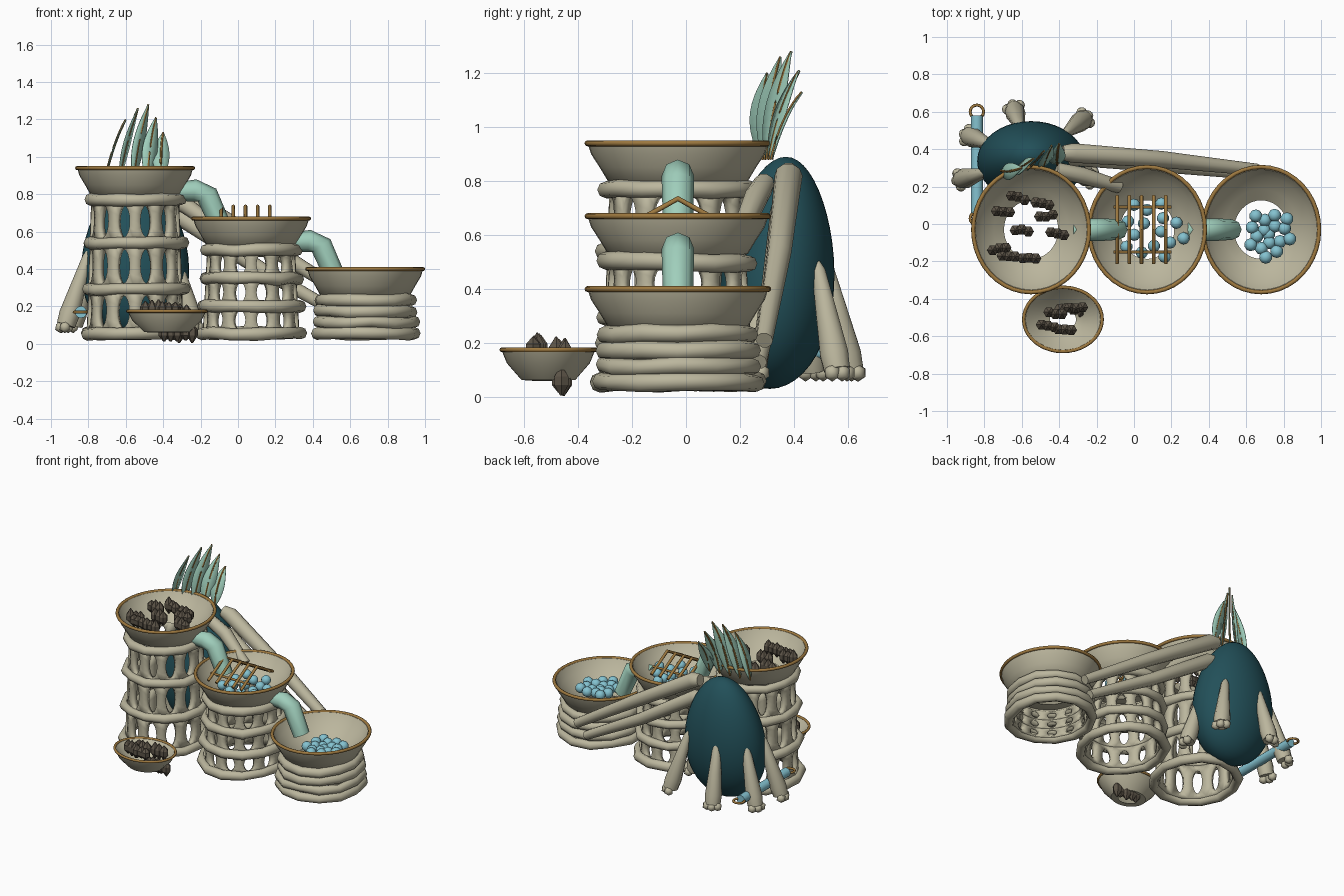
import bpy, bmesh, math, random
from mathutils import Vector, Matrix

random.seed(4)
if "Cube" in bpy.data.objects:
    bpy.data.objects.remove(bpy.data.objects["Cube"])


def material(name, rgb):
    m = bpy.data.materials.new(name)
    m.use_nodes = True
    m.diffuse_color = (*rgb, 1)
    m.node_tree.nodes["Principled BSDF"].inputs["Base Color"].default_value = (*rgb, 1)
    return m


BONE = material("bone", (0.50, 0.47, 0.34))
GOLD = material("bronze", (0.34, 0.19, 0.05))
TEAL = material("deep teal", (0.016, 0.08, 0.10))
MINT = material("mint", (0.35, 0.62, 0.50))
BLUE = material("pale blue", (0.23, 0.54, 0.63))
ROCK = material("dark rock", (0.11, 0.09, 0.065))


def finish(name, bm, mat, smooth=40):
    bmesh.ops.recalc_face_normals(bm, faces=bm.faces)
    me = bpy.data.meshes.new(name)
    bm.to_mesh(me)
    bm.free()
    ob = bpy.data.objects.new(name, me)
    bpy.context.collection.objects.link(ob)
    me.materials.append(mat)
    if smooth:
        bpy.ops.object.select_all(action="DESELECT")
        ob.select_set(True)
        bpy.context.view_layer.objects.active = ob
        bpy.ops.object.shade_smooth_by_angle(angle=math.radians(smooth))
    return ob


def skin(bm, rings, wrap=False):
    """Join equal loops of vertices with quads."""
    n = len(rings[0])
    pairs = list(zip(rings, rings[1:])) + ([(rings[-1], rings[0])] if wrap else [])
    for a, b in pairs:
        for i in range(n):
            bm.faces.new((a[i], a[(i + 1) % n], b[(i + 1) % n], b[i]))


def tube(name, pts, radii, mat, sides=10, closed=False):
    bm = bmesh.new()
    pts = [Vector(p) for p in pts]
    n, rings = len(pts), []
    for i, p in enumerate(pts):
        a = pts[i - 1] if i or closed else p
        b = pts[(i + 1) % n] if i < n - 1 or closed else p
        t = (b - a).normalized()
        ref = Vector((0, 0, 1)) if abs(t.z) < 0.95 else Vector((0, 1, 0))
        u = t.cross(ref).normalized()
        v = u.cross(t)
        r = radii[i] if isinstance(radii, (list, tuple)) else radii
        angles = [math.tau * k / sides for k in range(sides)]
        rings.append([bm.verts.new(p + r * (u * math.cos(k) + v * math.sin(k))) for k in angles])
    skin(bm, rings, closed)
    if not closed:
        bm.faces.new(rings[0])
        bm.faces.new(rings[-1])
    return finish(name, bm, mat, 50)


def hoop(name, c, rx, ry, r, mat, n=40, wobble=0.0):
    pts = []
    for k in range(n):
        a, j = math.tau * k / n, random.uniform(-wobble, wobble)
        pts.append((c[0] + (rx + j) * math.cos(a), c[1] + (ry + j) * math.sin(a),
                    c[2] + random.uniform(-wobble, wobble)))
    radii = [r + random.uniform(-wobble, wobble) * 0.6 for _ in pts]
    return tube(name, pts, radii, mat, 8, True)


def lathe(name, c, profile, sy, mat, n=40):
    bm = bmesh.new()
    rings = [[bm.verts.new((c[0] + r * math.cos(math.tau * k / n),
                            c[1] + sy * r * math.sin(math.tau * k / n), c[2] + z))
              for k in range(n)] for r, z in profile]
    skin(bm, rings, True)
    return finish(name, bm, mat)


def blob(name, c, size, mat, level=2):
    bm = bmesh.new()
    bmesh.ops.create_icosphere(bm, subdivisions=level, radius=1,
                               matrix=Matrix.Translation(c) @ Matrix.Diagonal((*size, 1)))
    return finish(name, bm, mat, 60)


def lattice(name, c, r0, r1, z0, z1, columns=12):
    """One storey of wall, each column pierced by an oval window."""
    bm = bmesh.new()
    half, n = math.pi / columns, 16
    for col in range(columns):
        rings = []
        for inner in (False, True):
            ring = []
            for k in range(n):
                a = math.tau * k / n
                u, w = math.cos(a), math.sin(a)
                if inner:
                    u, w = u * 0.54, w * 0.74
                else:
                    m = max(abs(u), abs(w))
                    u, w = u / m, w / m
                t = (w + 1) / 2
                r, ang = r0 + (r1 - r0) * t, (2 * col + 1 + u) * half
                ring.append(bm.verts.new((c[0] + r * math.cos(ang),
                                          c[1] + 1.08 * r * math.sin(ang), z0 + (z1 - z0) * t)))
            rings.append(ring)
        skin(bm, rings)
    bmesh.ops.remove_doubles(bm, verts=bm.verts, dist=0.0005)
    ob = finish(name, bm, BONE)
    mod = ob.modifiers.new("thickness", "SOLIDIFY")
    mod.thickness = 0.035
    mod.offset = -1


# Three towers: pierced walls, lumpy hoops, flared basin and bronze rim
Y = -0.03
FUNNEL = [(0.31, 0), (0.298, -0.04), (0.268, -0.09), (0.24, -0.14), (0.21, -0.155),
          (0.145, -0.155), (0.20, -0.11), (0.265, -0.055), (0.298, 0)]
towers = [("tall", -0.55, 0.94, [0.055, 0.29, 0.54, 0.77]),
          ("middle", 0.07, 0.67, [0.055, 0.20, 0.35, 0.50]),
          ("low", 0.68, 0.40, [0.055, 0.115, 0.175, 0.235])]
for label, x, top, levels in towers:
    lathe(label + "_basin", (x, Y, top), FUNNEL, 1.08, BONE)
    hoop(label + "_basin_rim", (x, Y, top), 0.31, 0.335, 0.011, GOLD)
    for i, z in enumerate(levels):
        r = 0.267 - 0.008 * i
        hoop(f"{label}_hoop_{i}", (x, Y, z), r, r * 1.09, 0.032, BONE, 13, 0.006)
        if i:
            lattice(f"{label}_wall_{i}", (x, Y), r, r - 0.008, levels[i - 1], z)

# Small front bowl
lathe("small_bowl", (-0.38, -0.51, 0.175),
      [(0.21, 0), (0.185, -0.05), (0.12, -0.112), (0.07, -0.115), (0.11, -0.09), (0.2, 0)], 0.83, BONE)
hoop("small_bowl_rim", (-0.38, -0.51, 0.175), 0.21, 0.172, 0.009, GOLD)


# Rock crystals, in rows of three spindles
def crystal(name, x, y, z):
    bm = bmesh.new()
    for dx in (-0.035, 0, 0.035):
        h = random.uniform(0.04, 0.06)
        mid = Vector((x + dx, y + random.uniform(-0.012, 0.012), z))
        rings = [[bm.verts.new(mid + Vector((r * math.cos(math.tau * k / 6), r * math.sin(math.tau * k / 6), e)))
                  for k in range(6)] for r, e in ((0.005, -h), (0.03, -0.016), (0.03, 0.016), (0.003, h))]
        skin(bm, rings)
        bm.faces.new(rings[0])
        bm.faces.new(rings[-1])
    finish(name, bm, ROCK, 0)


for i, (x, y) in enumerate([(-.70, .07), (-.62, .14), (-.49, .11), (-.47, .04), (-.41, -.05),
                            (-.60, -.04), (-.72, -.13), (-.67, -.17), (-.56, -.18)]):
    crystal(f"tall_basin_crystal_{i}", x, y, 0.89)
for i, (x, y, z) in enumerate([(-.42, -.47, .17), (-.31, -.44, .16), (-.28, -.46, .06),
                               (-.36, -.45, .06), (-.46, -.55, .18), (-.37, -.57, .18)]):
    crystal(f"small_bowl_crystal_{i}", x, y, z)

# Blue beads in the two lower basins
for i in range(17):
    a, r = i * 2.4, 0.032 * math.sqrt(i)
    blob(f"low_bead_{i}", (0.72 + r * math.cos(a), -0.055 + r * math.sin(a), 0.30 + 0.15 * r), (0.035,) * 3, BLUE)
for i in range(15):
    a, r = i * 2.4, 0.045 * math.sqrt(i + 1)
    blob(f"middle_bead_{i}", (0.10 + r * math.cos(a), -0.04 + r * math.sin(a), 0.55 + 0.2 * r), (0.033,) * 3, BLUE)

# Bronze ridge grate
for i in range(5):
    x = -0.09 + 0.065 * i
    tube(f"grate_bar_{i}", [(x, -0.21, 0.635), (x, -0.03, 0.735), (x, 0.15, 0.635)], 0.01, GOLD, 8)
for y in (-0.15, 0.09):
    tube("grate_cross_bar", [(-0.11, y, 0.663), (0.20, y, 0.663)], 0.008, GOLD, 8)

# Overflow spouts between the basins
for x, z in ((-0.32, 0.815), (0.29, 0.545)):
    tube("spout", [(x, Y, z), (x + 0.09, Y, z + 0.005), (x + 0.155, Y, z - 0.02),
                   (x + 0.235, Y, z - 0.20)], [0.05, 0.06, 0.06, 0.055], MINT, 8)

# Egg-shaped body
bm = bmesh.new()
bmesh.ops.create_uvsphere(bm, u_segments=40, v_segments=24, radius=1)
for v in bm.verts:
    taper = 1 - 0.16 * v.co.z
    v.co = Vector((-0.55 + 0.285 * taper * v.co.x, 0.34 + 0.03 * v.co.z + 0.21 * taper * v.co.y,
                   0.46 + 0.43 * v.co.z))
finish("egg_body", bm, TEAL)

# Splayed legs with lumpy feet
for i, (x, y) in enumerate([(-.27, .56), (-.64, .61), (-.88, .47), (-.92, .24), (-.24, .25)]):
    foot, hip = Vector((x, y, 0.1)), Vector((-0.55, 0.34, 0.1))
    top = hip.lerp(foot, 0.66) + Vector((0, 0, 0.40))
    pts = [top, top.lerp(foot, 0.08), top.lerp(foot, 0.5), top.lerp(foot, 0.85), foot]
    tube(f"leg_{i}", pts, [0.012, 0.026, 0.042, 0.055, 0.05], BONE, 10)
    out = (foot - hip).normalized()
    side = Vector((-out.y, out.x, 0))
    for s in (-1, 0, 1):
        c = foot + out * (0.03 - 0.015 * abs(s)) + side * 0.035 * s - Vector((0, 0, 0.01))
        blob(f"leg_{i}_toe", c, (0.032, 0.032, 0.033), BONE, 1)

# Long arms reaching down to the lower towers
tube("upper_arm", [(-.38, .38, .83), (-.33, .38, .82), (.15, .345, .53), (.66, .29, .21)],
     [0.04, 0.052, 0.045, 0.032], BONE)
tube("lower_arm", [(-.38, .36, .70), (-.33, .36, .69), (.12, .32, .40), (.60, .27, .13)],
     [0.04, 0.048, 0.042, 0.03], BONE)
tube("short_arm", [(-.42, .29, .79), (-.28, .26, .74), (-.08, .20, .60)], [0.04, 0.045, 0.035], BONE)

# Blue side pipe with bronze end rings
tube("side_pipe", [(-.84, .06, .17), (-.84, .58, .17)], 0.032, BLUE, 12)
for y in (0.03, 0.60):
    hoop("side_pipe_ring", (-.84, y, .17), 0.036, 0.036, 0.008, GOLD, 16)

# Plume of curved feathers, turning from side-on to front-on
tips = [(-.60, .30, 1.20), (-.535, .35, 1.26), (-.48, .39, 1.28), (-.44, .42, 1.21), (-.40, .43, 1.13)]
for i, tip in enumerate(tips):
    base, tip = Vector((-0.71 + 0.075 * i, 0.285 + 0.008 * i, 0.88)), Vector(tip)
    bend = base.lerp(tip, 0.45) + Vector((-0.012, -0.02, 0.04))
    turn = math.radians(85 - 19 * i)
    wide = Vector((math.cos(turn), math.sin(turn), 0))
    bm, spine, rows = bmesh.new(), [], []
    for k in range(11):
        t = k / 10
        p = base * (1 - t) ** 2 + bend * 2 * t * (1 - t) + tip * t * t
        w = 0.004 + 0.042 * math.sin(math.pi * t ** 0.85)
        spine.append(p)
        rows.append([bm.verts.new(p + wide * s * w) for s in (-1, 0, 1)])
    for a, b in zip(rows, rows[1:]):
        for s in (0, 1):
            bm.faces.new((a[s], a[s + 1], b[s + 1], b[s]))
    vane = finish(f"feather_{i}", bm, MINT)
    vane.modifiers.new("thickness", "SOLIDIFY").thickness = 0.004
    tube(f"feather_quill_{i}", spine, [0.007] * 10 + [0.005], GOLD, 6)
